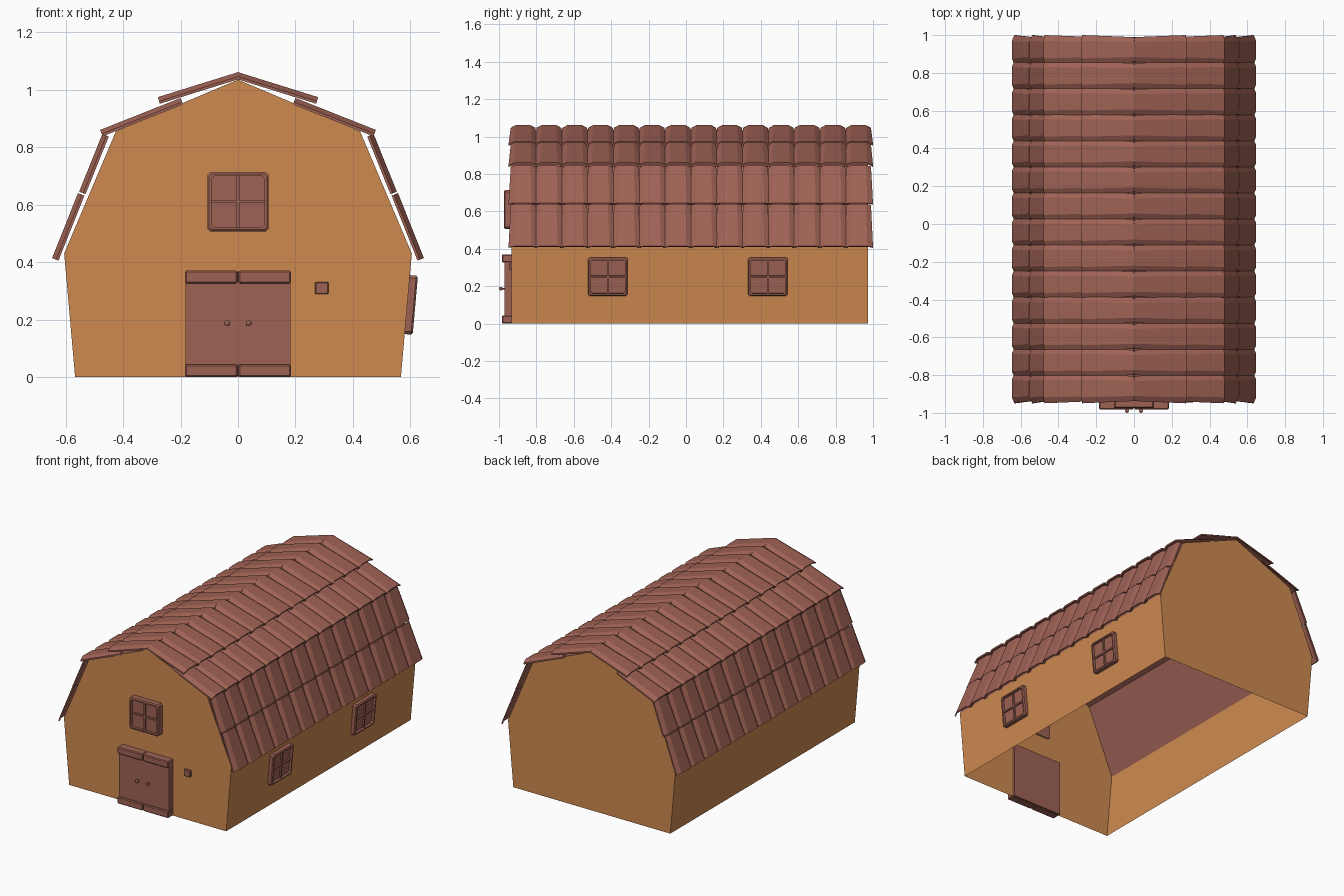
import bpy, bmesh, math
from mathutils import Matrix, Vector

if "Cube" in bpy.data.objects:
    bpy.data.objects.remove(bpy.data.objects["Cube"])


def material(name, color):
    m = bpy.data.materials.new(name)
    m.diffuse_color = (*color, 1)
    m.use_nodes = True
    m.node_tree.nodes["Principled BSDF"].inputs["Base Color"].default_value = m.diffuse_color
    return m


ORANGE = material("orange wood", (0.62, 0.255, 0.081))
RED = material("red brown", (0.345, 0.122, 0.090))


def finish(name, bm, mats, matrix=None):
    bmesh.ops.recalc_face_normals(bm, faces=bm.faces)
    me = bpy.data.meshes.new(name)
    bm.to_mesh(me)
    bm.free()
    for m in mats:
        me.materials.append(m)
    ob = bpy.data.objects.new(name, me)
    if matrix is not None:
        ob.matrix_world = matrix
    bpy.context.collection.objects.link(ob)
    return ob


def add_box(bm, lo, hi, bevel=0.0):
    """Axis-aligned box between two corners, optionally chamfered."""
    lo, hi = Vector(lo), Vector(hi)
    mat = Matrix.Translation((lo + hi) / 2) @ Matrix.Diagonal((*(hi - lo), 1))
    verts = bmesh.ops.create_cube(bm, size=1, matrix=mat)["verts"]
    if bevel:
        edges = list({e for v in verts for e in v.link_edges})
        bmesh.ops.bevel(bm, geom=edges, offset=bevel, segments=1, affect='EDGES')


# Barn shell: gambrel profile, open underneath, roof slopes in red
FRONT, BACK = -0.932, 0.972
half = [(0.567, 0), (0.605, 0.43), (0.425, 0.855), (0, 1.035)]
profile = half + [(-x, z) for x, z in reversed(half[:-1])]
bm = bmesh.new()
ends = [[bm.verts.new((x, y, z)) for x, z in profile] for y in (FRONT, BACK)]
for ring in ends:
    bm.faces.new(ring)
for i in range(len(profile) - 1):
    f = bm.faces.new((ends[0][i], ends[0][i + 1], ends[1][i + 1], ends[1][i]))
    if 0 < i < len(profile) - 2:
        f.material_index = 1
finish("barn_walls", bm, [ORANGE, RED])

# Roof tiles: arched, tapered, in four rows per side
section = [(-1, -0.015), (-0.6, 0), (0.6, 0), (1, -0.015)]
rows = {
    "ridge_tiles": ((0, 1.061), (0.279, 0.974)),
    "upper_tiles": ((0.2, 0.971), (0.480, 0.860)),
    "middle_tiles": ((0.472, 0.846), (0.553, 0.645)),
    "eave_tiles": ((0.557, 0.640), (0.647, 0.414)),
}
TILES, PITCH, START, THICK = 14, 0.138, -0.871, 0.009
for name, (top, bottom) in rows.items():
    bm = bmesh.new()
    d = Vector((bottom[0] - top[0], bottom[1] - top[1])).normalized()
    n = Vector((-d.y, d.x))
    for side in (1, -1):
        for k in range(TILES):
            yc = START + k * PITCH
            loops = []
            for p, w in ((top, 0.066), (bottom, 0.078)):
                outer = [(s, h) for s, h in section]
                inner = [(s, h - THICK) for s, h in reversed(section)]
                loops.append([bm.verts.new((side * (p[0] + n.x * h),
                                            min(yc + s * w, 1.0),
                                            p[1] + n.y * h))
                              for s, h in outer + inner])
            a, b = loops
            m = len(a)
            for i in range(m):
                j = (i + 1) % m
                bm.faces.new((a[i], a[j], b[j], b[i]))
            for q in loops:                      # end caps as quad strips
                for i in range(len(section) - 1):
                    bm.faces.new((q[i], q[i + 1], q[m - 2 - i], q[m - 1 - i]))
    finish(name, bm, [RED])


# Windows: chamfered frame, recessed pane and crossed glazing bars
def chamfered(hw, hh, c):
    return [(hw - c, -hh), (hw, -hh + c), (hw, hh - c), (hw - c, hh),
            (-hw + c, hh), (-hw, hh - c), (-hw, -hh + c), (-hw + c, -hh)]


def window(name, matrix, hw, hh, back, depth):
    bm = bmesh.new()
    e = 0.006
    loops = []
    for inset, z in ((0, back), (0, depth - e), (e, depth), (0.014, depth), (0.014, depth - 0.016)):
        loops.append([bm.verts.new((x, y, z))
                      for x, y in chamfered(hw - inset, hh - inset, 0.010)])
    for a, b in zip(loops, loops[1:]):
        for i in range(8):
            j = (i + 1) % 8
            bm.faces.new((a[i], a[j], b[j], b[i]))
    bm.faces.new(loops[-1])
    bm.faces.new(loops[0])
    r, z0, z1 = 0.005, depth - 0.018, depth - 0.006
    add_box(bm, (-r, -hh + 0.012, z0), (r, hh - 0.012, z1))
    add_box(bm, (-hw + 0.012, -r, z0), (hw - 0.012, r, z1))
    finish(name, bm, [RED], matrix)


window("front_window", Matrix.Translation((0, FRONT, 0.61)) @ Matrix.Rotation(math.pi / 2, 4, 'X'),
       0.107, 0.103, -0.008, 0.042)

# Side windows lean outward with the right wall
lean = math.atan2(0.038, 0.43)
up = Vector((math.sin(lean), 0, math.cos(lean)))
out = Vector((math.cos(lean), 0, -math.sin(lean)))
across = Vector((0, 1, 0))
zc = 0.252
xc = 0.567 + 0.038 * zc / 0.43
for i, yc in enumerate((-0.418, 0.438)):
    mat = Matrix((across, up, out)).transposed().to_4x4()
    mat.translation = (xc, yc, zc)
    window(f"side_window_{i + 1}", mat, 0.106, 0.103, -0.002, 0.028)

# Double door with top and bottom rails
bm = bmesh.new()
for s in (-1, 1):
    x0, x1 = sorted((s * 0.0005, s * 0.182))
    add_box(bm, (x0, -0.970, 0.003), (x1, -0.920, 0.367))
    x0, x1 = sorted((s * 0.002, s * 0.184))
    for z0, z1 in ((0, 0.044), (0.326, 0.37)):
        add_box(bm, (x0, -0.983, z0), (x1, -0.928, z1), 0.005)
finish("barn_door", bm, [RED])

# Round door knobs on short stems
bm = bmesh.new()
for s in (-1, 1):
    bmesh.ops.create_uvsphere(bm, u_segments=12, v_segments=8, radius=0.010,
                              matrix=Matrix.Translation((s * 0.037, -0.990, 0.187)))
    bmesh.ops.create_cone(bm, cap_ends=True, segments=8, radius1=0.004, radius2=0.004, depth=0.025,
                          matrix=Matrix.Translation((s * 0.037, -0.976, 0.187))
                          @ Matrix.Rotation(math.pi / 2, 4, 'X'))
finish("door_knobs", bm, [RED])

# Small plate beside the door
bm = bmesh.new()
add_box(bm, (0.268, -0.945, 0.288), (0.315, -0.928, 0.331), 0.003)
finish("wall_plate", bm, [RED])
